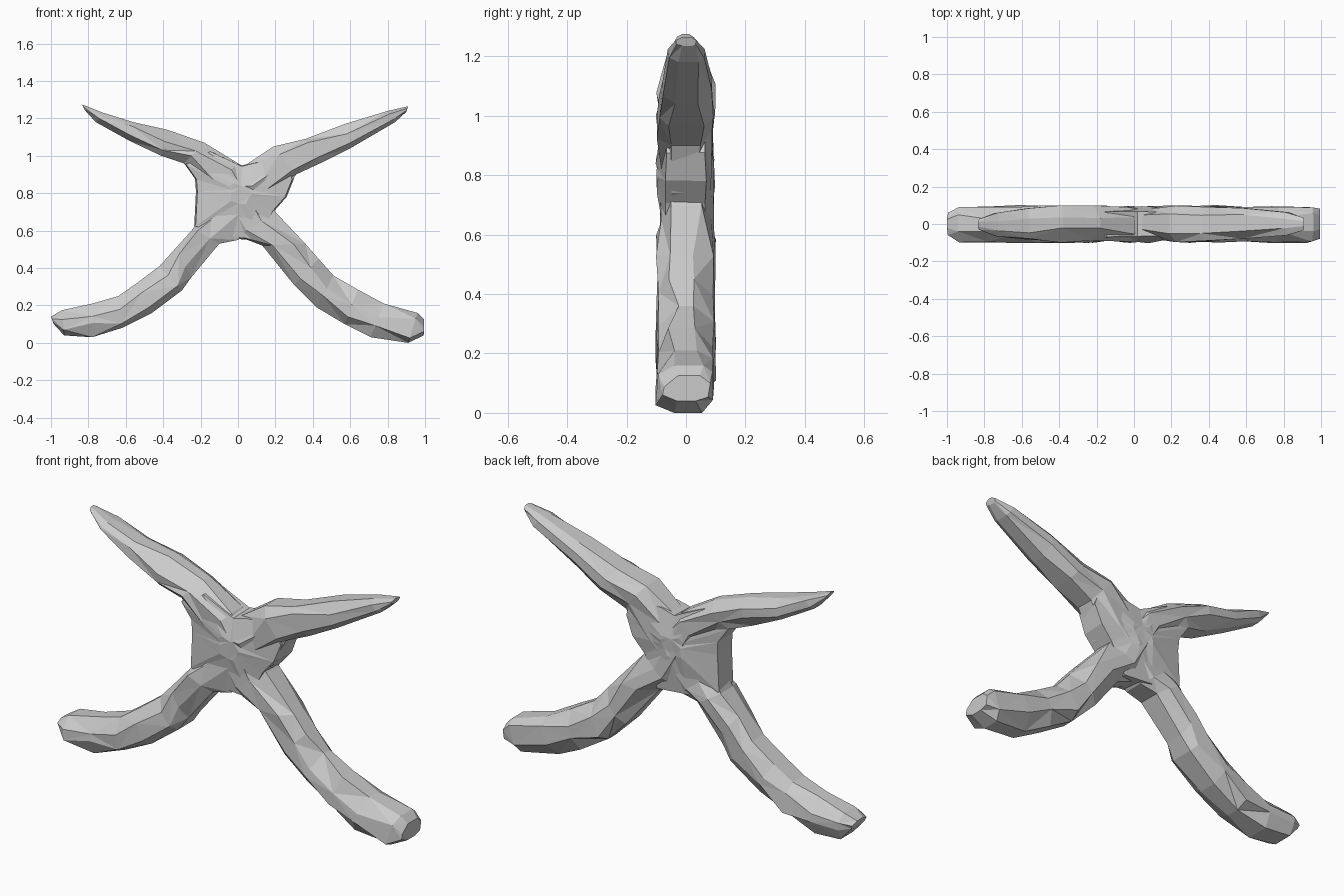
import bpy, bmesh, random

if "Cube" in bpy.data.objects:
    bpy.data.objects.remove(bpy.data.objects["Cube"])

random.seed(11)

# octagonal section: (fraction from upper to lower edge, fraction of half depth)
SECTION = [(0, -.4), (.3, -1), (.72, -1), (1, -.45), (1, .45), (.7, 1), (.28, 1), (0, .4)]


def loft(name, rings):
    """Skin closed rings of points into one faceted, triangulated solid."""
    bm = bmesh.new()
    rows = [[bm.verts.new(p) for p in ring] for ring in rings]
    n = len(rows[0])
    for k, (a, b) in enumerate(zip(rows, rows[1:])):
        for i in range(n):
            j = (i + 1) % n
            if (i + k) % 2:  # alternate the diagonals for a hewn look
                bm.faces.new((a[i], a[j], b[j]))
                bm.faces.new((a[i], b[j], b[i]))
            else:
                bm.faces.new((a[i], a[j], b[i]))
                bm.faces.new((a[j], b[j], b[i]))
    bm.faces.new(rows[0][::-1])
    bm.faces.new(rows[-1])
    bmesh.ops.recalc_face_normals(bm, faces=bm.faces)
    bmesh.ops.triangulate(bm, faces=bm.faces)
    mesh = bpy.data.meshes.new(name)
    bm.to_mesh(mesh)
    bm.free()
    ob = bpy.data.objects.new(name, mesh)
    bpy.context.collection.objects.link(ob)
    return ob


def log(name, stations):
    """Each station: upper edge x, z, lower edge x, z, half depth."""
    rings = []
    for xu, zu, xl, zl, d in stations:
        ring = []
        for t, f in SECTION:
            if 0 < t < 1:
                t += random.uniform(-.15, .15)
                f *= random.uniform(.86, 1)
            else:
                f += random.uniform(-.2, .2)
            ring.append((xu + (xl - xu) * t, f * d, zu + (zl - zu) * t))
        rings.append(ring)
    return loft(name, rings)


# log from upper left arm down to lower right leg
crossed_log = log("crossed_log", [
    (-.835, 1.275, -.82, 1.245, .03), (-.72, 1.23, -.76, 1.18, .065),
    (-.56, 1.18, -.58, 1.08, .09), (-.38, 1.14, -.41, 1.0, .102),
    (-.18, 1.07, -.29, .96, .103), (.0, .96, -.14, .82, .095),
    (.2, .7, .0, .57, .095), (.36, .53, .13, .52, .103),
    (.43, .45, .3, .31, .103), (.51, .36, .42, .19, .103),
    (.64, .285, .57, .10, .103), (.78, .21, .71, .03, .103),
    (.96, .16, .91, .0, .103), (.995, .125, .993, .04, .085)])

# log from upper right arm down to lower left leg
body = log("branch_body", [
    (.91, 1.265, .9, 1.235, .035), (.8, 1.24, .84, 1.18, .065),
    (.57, 1.17, .6, 1.04, .09), (.36, 1.09, .45, .965, .1),
    (.19, 1.05, .31, .9, .1), (.04, .95, .22, .74, .09),
    (-.2, .7, .0, .55, .09), (-.24, .61, -.1, .53, .103),
    (-.33, .51, -.25, .35, .103), (-.42, .41, -.3, .28, .103),
    (-.54, .32, -.46, .16, .103), (-.64, .25, -.62, .08, .103),
    (-.78, .21, -.78, .03, .103), (-.94, .175, -.93, .04, .1),
    (-1, .14, -.985, .1, .06)])

# faceted joint where the logs meet, rising to a blunt ridge front and back
outline = [(-.245, .61), (-.06, .55), (.12, .535), (.2, .7), (.27, .78), (.31, .88), (.28, .98),
           (.1, .975), (.02, .955), (-.16, 1.04), (-.3, .965), (-.24, .88), (-.235, .81)]
layers = [(-.103, .22), (-.07, .93), (.07, .96), (.1, .22)]
rings = []
for y, s in layers:
    rings.append([(.02 + (x - .02) * s, y * random.uniform(.9, 1), .8 + (z - .8) * s)
                  for x, z in outline])
hub = loft("centre_joint", rings)

# fuse everything into one carved body
for part in (crossed_log, hub):
    mod = body.modifiers.new("fuse_" + part.name, 'BOOLEAN')
    mod.operation = 'UNION'
    mod.solver = 'EXACT'
    mod.object = part
    bpy.context.view_layer.objects.active = body
    bpy.ops.object.modifier_apply(modifier=mod.name)
    bpy.data.objects.remove(part)

# rest on the ground
low = min(v.co.z for v in body.data.vertices)
for v in body.data.vertices:
    v.co.z -= low
